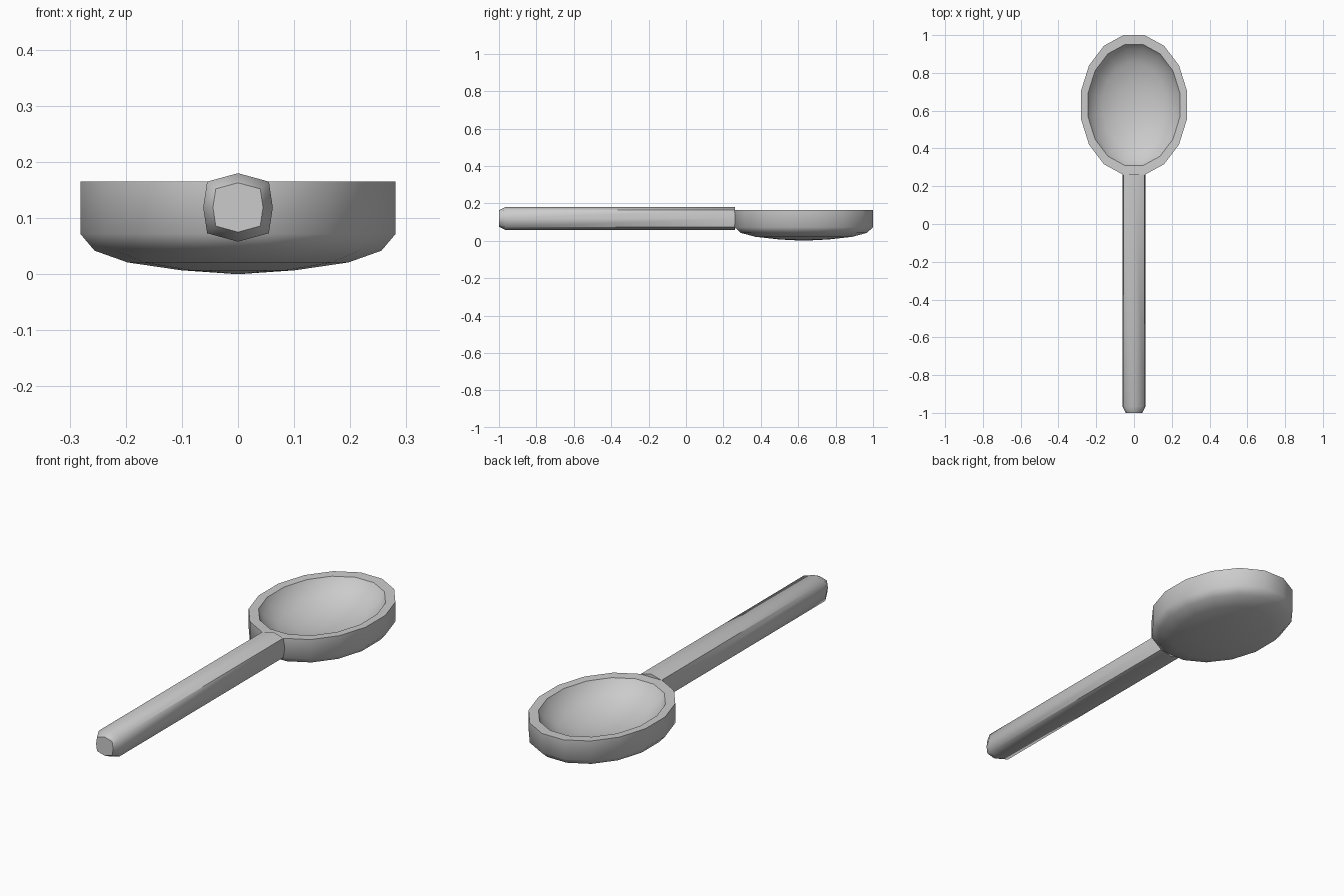
import bpy, bmesh, math

if "Cube" in bpy.data.objects:
    bpy.data.objects.remove(bpy.data.objects["Cube"])


def loft(name, rings, cap_start=False, cap_end=False, angle=40):
    """Skin a list of closed rings (single-point rings become fans)."""
    bm = bmesh.new()
    loops = [[bm.verts.new(p) for p in ring] for ring in rings]
    for a, b in zip(loops, loops[1:]):
        n = max(len(a), len(b))
        for i in range(n):
            j = (i + 1) % n
            if len(a) == 1:
                bm.faces.new((a[0], b[j], b[i]))
            elif len(b) == 1:
                bm.faces.new((a[i], a[j], b[0]))
            else:
                bm.faces.new((a[i], a[j], b[j], b[i]))
    if cap_start:
        bm.faces.new(loops[0])
    if cap_end:
        bm.faces.new(loops[-1])
    bmesh.ops.recalc_face_normals(bm, faces=bm.faces)
    mesh = bpy.data.meshes.new(name)
    bm.to_mesh(mesh)
    bm.free()
    obj = bpy.data.objects.new(name, mesh)
    bpy.context.collection.objects.link(obj)
    bpy.ops.object.select_all(action='DESELECT')
    obj.select_set(True)
    bpy.context.view_layer.objects.active = obj
    bpy.ops.object.shade_smooth_by_angle(angle=math.radians(angle))
    return obj


# Bowl: 16-sided oval dish, profile from underside, over the rim, into the hollow
SIDES, CENTRE_Y = 16, 0.63
RX, RY = 0.281 / math.cos(math.pi / SIDES), 0.37 / math.cos(math.pi / SIDES)
profile = [(0, 0.0), (0.36, 0.007), (0.70, 0.021), (0.91, 0.042), (1, 0.072),
           (1, 0.165), (0.865, 0.163), (0.80, 0.13), (0.60, 0.087),
           (0.30, 0.060), (0, 0.052)]


def oval(scale, z):
    if scale == 0:
        return [(0, CENTRE_Y, z)]
    angles = [(i + 0.5) * 2 * math.pi / SIDES for i in range(SIDES)]
    return [(RX * scale * math.cos(a), CENTRE_Y + RY * scale * math.sin(a), z)
            for a in angles]


loft("spoon_bowl", [oval(s, z) for s, z in profile], angle=50)

# Handle: rounded eight-sided bar with a chamfered end, running into the bowl wall
section = [(0.062, 0), (0.055, 0.046), (0, 0.061), (-0.055, 0.046),
           (-0.062, 0), (-0.055, -0.046), (0, -0.061), (0.055, -0.046)]


def bar(y, scale):
    return [(x * scale, y, 0.119 + z * scale) for x, z in section]


loft("spoon_handle",
     [bar(-1.0, 0.72), bar(-0.965, 1), bar(0.262, 1)],
     cap_start=True, cap_end=True, angle=60)
